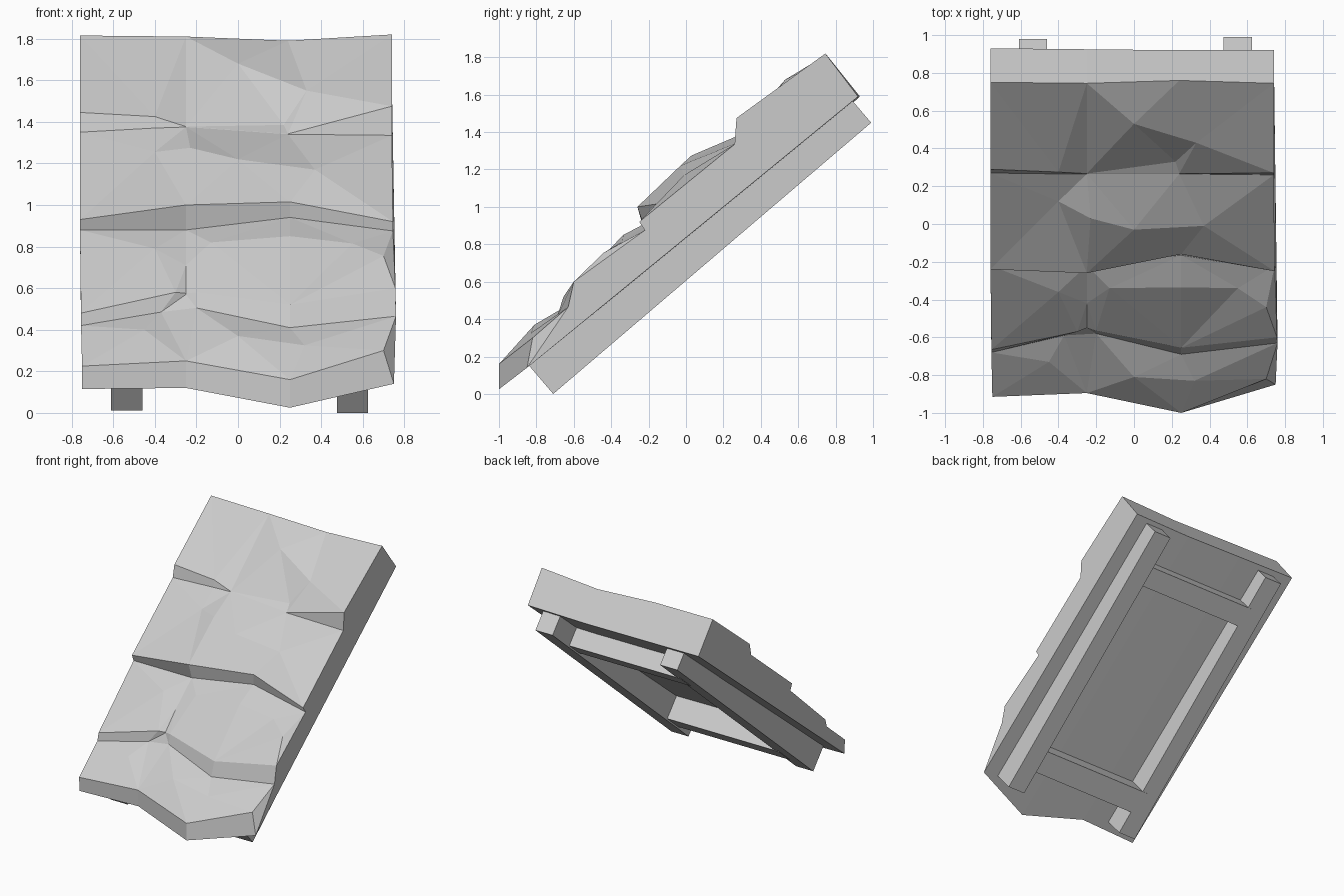
import bpy, bmesh, math
from mathutils import Vector, Matrix
from mathutils.geometry import delaunay_2d_cdt

cube = bpy.data.objects.get("Cube")
if cube:
    bpy.data.objects.remove(cube)

grey = bpy.data.materials.new("plain grey")
grey.use_nodes = True
colour = (0.6, 0.6, 0.6, 1)
grey.diffuse_color = colour
grey.node_tree.nodes["Principled BSDF"].inputs["Base Color"].default_value = colour


def finish(name, bm):
    bmesh.ops.remove_doubles(bm, verts=bm.verts, dist=0.0005)
    bmesh.ops.recalc_face_normals(bm, faces=bm.faces)
    mesh = bpy.data.meshes.new(name)
    bm.to_mesh(mesh)
    bm.free()
    mesh.materials.append(grey)
    obj = bpy.data.objects.new(name, mesh)
    bpy.context.collection.objects.link(obj)
    return obj


def add_face(bm, points):
    bm.faces.new([bm.verts.new(p) for p in points])


def strip(bm, a, b):
    """Quads between two rows with the same number of points."""
    for i in range(len(a) - 1):
        quad = [a[i], a[i + 1], b[i + 1], b[i]]
        unique = [p for k, p in enumerate(quad) if p not in quad[:k]]
        if len(unique) > 2:
            add_face(bm, unique)


def course(bm, front, back, mid):
    """Faceted surface of one shingle course, bounded by its two edges."""
    points = list(front) + list(back)[::-1]
    count = len(points)
    points += mid
    flat = [Vector(p[:2]) for p in points]
    result = delaunay_2d_cdt(flat, [], [list(range(count))], 1, 1e-5)
    for tri in result[2]:
        add_face(bm, [points[result[3][i][0]] for i in tri])


# Edges of the courses, left to right, from the eave to the ridge
eave_low = [(-.75, -.91, .115), (-.25, -.89, .12), (.25, -1, .025), (.75, -.85, .14)]
eave_top = [(-.75, -.915, .225), (-.25, -.895, .25), (.25, -1, .16), (.7, -.82, .3)]
back_1 = [(-.755, -.68, .42), (-.37, -.59, .485), (-.25, -.55, .57),
          (-.2, -.58, .505), (.25, -.69, .41), (.76, -.63, .465)]
front_2 = [(-.755, -.665, .48), (-.3, -.57, .58), (-.25, -.55, .575),
           (-.2, -.565, .58), (.25, -.655, .52), (.757, -.6, .6)]
back_2 = [(-.76, -.22, .88), (-.25, -.22, .88), (.25, -.165, .94), (.745, -.22, .875)]
front_3 = [(-.76, -.24, .93), (-.25, -.26, 1), (.25, -.16, 1.015), (.745, -.25, .92)]
back_3 = [(-.76, .27, 1.35), (-.4, .265, 1.37), (-.25, .265, 1.375),
          (.24, .265, 1.34), (.74, .26, 1.335)]
front_4 = [(-.76, .29, 1.445), (-.4, .275, 1.425), (-.25, .267, 1.377),
           (.24, .267, 1.342), (.74, .27, 1.475)]
ridge = [(-.76, .75, 1.815), (-.25, .745, 1.81), (.24, .76, 1.79), (.74, .745, 1.82)]
ridge_low = [(-.76, .93, 1.59), (-.25, .925, 1.585), (.24, .92, 1.58), (.74, .92, 1.59)]

# Shingle slab
bm = bmesh.new()
course(bm, eave_top, back_1, [(-.45, -.73, .4), (0, -.81, .37), (.32, -.83, .325)])
course(bm, front_2, back_2, [(-.4, -.36, .79), (-.25, -.42, .71), (-.13, -.34, .82),
                             (.25, -.335, .85), (.55, -.34, .815), (.7, -.44, .755)])
course(bm, front_3, back_3, [(-.4, .12, 1.255), (-.23, .03, 1.275),
                             (0, -.03, 1.22), (.37, -.01, 1.17)])
course(bm, front_4, ridge, [(0, .53, 1.68), (.33, .43, 1.55), (.22, .33, 1.385)])
for lower, upper in ((eave_low, eave_top), (back_1, front_2), (back_2, front_3),
                     (back_3, front_4), (ridge, ridge_low), (ridge_low, eave_low)):
    strip(bm, lower, upper)

# Flat sides, with the chipped corner at the eave
rows = [eave_low, eave_top, back_1, front_2, back_2, front_3, back_3, front_4, ridge, ridge_low]
add_face(bm, [row[0] for row in rows])
add_face(bm, [row[-1] for row in rows if row is not eave_top])
add_face(bm, [eave_low[-1], eave_top[-1], back_1[-1]])
finish("shingle_slab", bm)

# Rails and crossbars under the slab, laid out along the pitch
pitch = math.atan2(1.45, 1.7)
length = math.hypot(1.45, 1.7)
depth = 0.2
frame = Matrix.Translation((0, -.71, 0)) @ Matrix.Rotation(pitch, 4, "X")


def timber(name, x0, x1, s0, s1, lift):
    bm = bmesh.new()
    bmesh.ops.create_cube(bm, size=1)
    place = Matrix.Translation(((x0 + x1) / 2, (s0 + s1) / 2, depth / 2 + lift))
    scale = Matrix.Diagonal((x1 - x0, s1 - s0, depth, 1))
    bm.transform(frame @ place @ scale)
    finish(name, bm)


timber("right_rail", -.61, -.46, 0, length, .015)
timber("left_rail", .475, .625, 0, length, 0)
timber("lower_crossbar", -.5, .5, .18, .36, .012)
timber("upper_crossbar", -.5, .5, 1.81, 1.97, .012)
